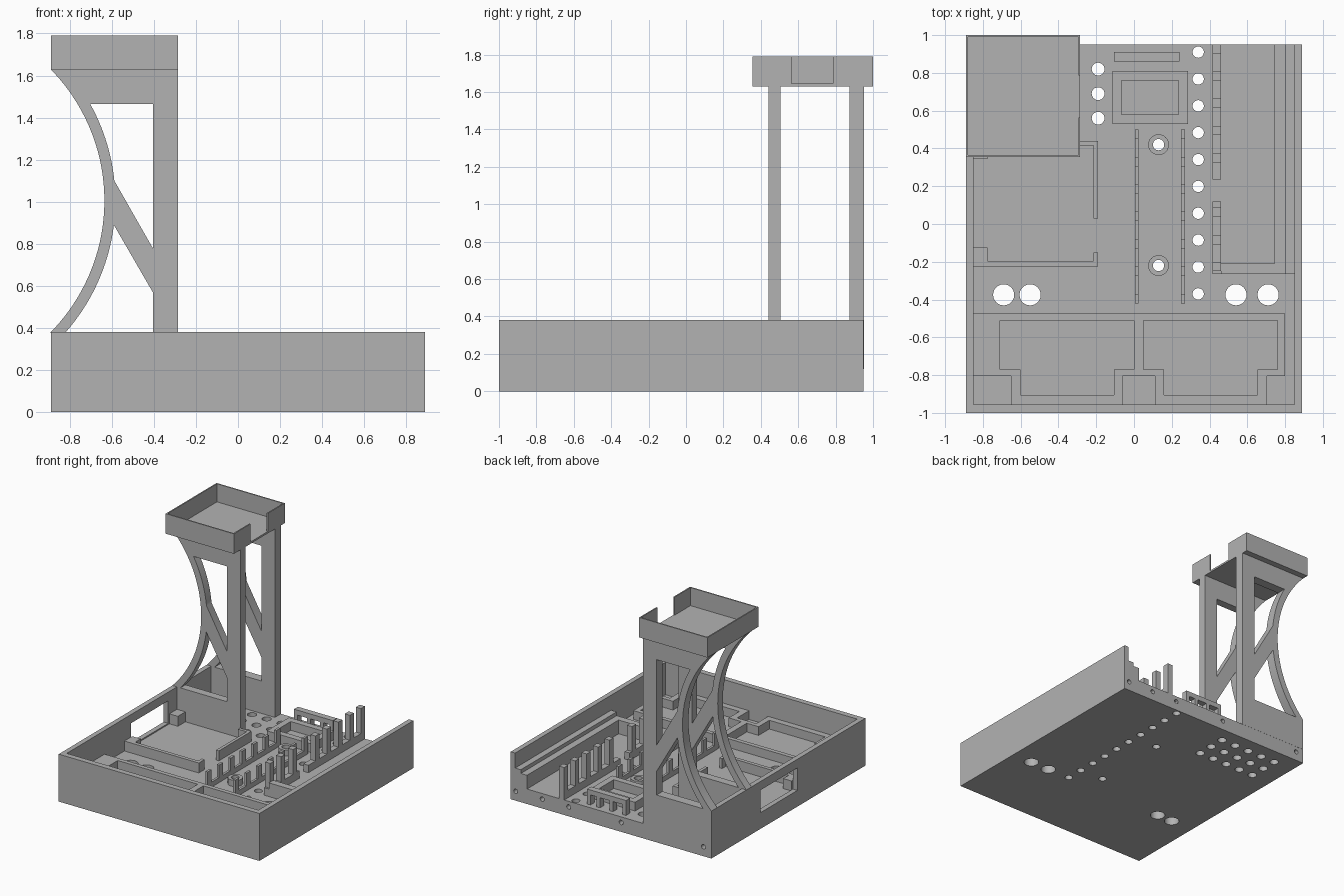
import bpy, bmesh, math
from mathutils import Matrix

if "Cube" in bpy.data.objects:
    bpy.data.objects.remove(bpy.data.objects["Cube"])

grey = bpy.data.materials.new("mid grey")
grey.diffuse_color = (0.45, 0.45, 0.45, 1)
grey.use_nodes = True
grey.node_tree.nodes["Principled BSDF"].inputs["Base Color"].default_value = grey.diffuse_color
FLOOR = 0.12


def finish(name, bm):
    bmesh.ops.recalc_face_normals(bm, faces=bm.faces)
    me = bpy.data.meshes.new(name)
    bm.to_mesh(me)
    bm.free()
    me.materials.append(grey)
    ob = bpy.data.objects.new(name, me)
    bpy.context.collection.objects.link(ob)
    return ob


def boxes(name, items):
    """Each item is x0, x1, y0, y1, z0, z1."""
    bm = bmesh.new()
    for x0, x1, y0, y1, z0, z1 in items:
        m = Matrix.Translation(((x0 + x1) / 2, (y0 + y1) / 2, (z0 + z1) / 2))
        bmesh.ops.create_cube(bm, size=1, matrix=m @ Matrix.Diagonal((x1 - x0, y1 - y0, z1 - z0, 1)))
    return finish(name, bm)


def cylinders(name, items, depth, axis="Z"):
    """Each item is x, y, z, radius."""
    bm = bmesh.new()
    rot = Matrix.Rotation(math.pi / 2, 4, "X") if axis == "Y" else Matrix()
    for x, y, z, r in items:
        bmesh.ops.create_cone(bm, cap_ends=True, segments=24, radius1=r, radius2=r, depth=depth,
                              matrix=Matrix.Translation((x, y, z)) @ rot)
    return finish(name, bm)


def prism(name, pts, lo, hi, axis):
    """Extrude a flat outline along y (points are x, z) or z (points are x, y)."""
    bm = bmesh.new()
    put = (lambda a, b, t: (a, t, b)) if axis == "Y" else (lambda a, b, t: (a, b, t))
    f = bm.faces.new([bm.verts.new(put(a, b, lo)) for a, b in pts])
    ext = bmesh.ops.extrude_face_region(bm, geom=[f])
    bmesh.ops.translate(bm, vec=put(0, 0, hi - lo), verts=[v for v in ext["geom"] if isinstance(v, bmesh.types.BMVert)])
    return finish(name, bm)


def cut(ob, cutter):
    cutter.hide_render = True
    mod = ob.modifiers.new("cut", "BOOLEAN")
    mod.operation, mod.solver, mod.object = "DIFFERENCE", "EXACT", cutter
    bpy.context.view_layer.objects.active = ob
    bpy.ops.object.modifier_apply(modifier="cut")
    bpy.data.objects.remove(cutter)


# Floor plate with vent, cable and edge screw holes
floor = boxes("floor_plate", [(-.89, .89, -1, .95, 0, FLOOR)])
holes = [(.34, .91 - i * .1422, 0, .03) for i in range(10)]
holes += [(-.19 - i * .13, y, 0, .034) for i in range(5) for y in (.82, .69, .56)]
holes += [(x, -.375, 0, .056) for x in (-.69, -.55, .54, .71)]
holes += [(.13, y, 0, .03) for y in (.42, -.22)]
cut(floor, cylinders("hole_cutter", holes, 1))
cut(floor, cylinders("edge_cutter", [(x, .95, .075, .018) for x in (.845, .61, .375, -.09, -.82)], .12, "Y"))

# Outer walls, with a port opening on the left
boxes("front_wall", [(-.89, .89, -1, -.955, FLOOR, .38)])
boxes("right_wall", [(.85, .89, -.955, .95, FLOOR, .38)])
left = boxes("left_wall", [(-.89, -.85, -.955, .95, FLOOR, .38)])
cut(left, boxes("port_cutter", [(-.95, -.8, -.14, .33, .13, .31)]))

# Twin battery-style holder along the front: outline with two stepped pockets
holder = prism("front_holder", [(-.85, -.475), (.80, -.475), (.80, -.805), (.705, -.805), (.705, -.955),
                                (.11, -.955), (.11, -.805), (-.06, -.805), (-.06, -.955), (-.65, -.955),
                                (-.65, -.805), (-.85, -.805)], FLOOR, .19, "Z")
for x in (-.71, .05):
    cut(holder, prism("pocket_cutter", [(x, -.51), (x + .71, -.51), (x + .71, -.77), (x + .605, -.77),
                                        (x + .605, -.905), (x + .11, -.905), (x + .11, -.77), (x, -.77)],
                      FLOOR - .05, .3, "Z"))

# Left board holder: bars and corner blocks
boxes("board_holder", [(-.85, -.19, -.225, -.195, FLOOR, .2), (-.85, -.775, -.195, -.125, FLOOR, .2),
                       (-.215, -.19, -.195, -.15, FLOOR, .2), (-.215, -.19, .03, .415, FLOOR, .2),
                       (-.29, -.19, .415, .44, FLOOR, .2), (-.85, -.775, .345, .44, FLOOR, .2)])

# Castellated guide rails in the middle
for i, x in enumerate((.005, .25)):
    boxes("guide_rail_%d" % (i + 1), [(x, x + .02, -.42, .5, FLOOR, .16)])
    boxes("guide_posts_%d" % (i + 1),
          [(x, x + .02, -.42 + k * .145, -.37 + k * .145, .16, .26) for k in range(7)])

# Standoff rings
rings = cylinders("standoffs", [(.13, y, .145, .055) for y in (.42, -.22)], .05)
cut(rings, cylinders("ring_cutter", [(.13, y, .145, .03) for y in (.42, -.22)], .2))

# Cable comb: low rail and tall pegs
boxes("comb_rail", [(.415, .46, .235, .95, FLOOR, .18), (.415, .46, -.265, .12, FLOOR, .18)])
boxes("comb_pegs", [(.415, .46, y, y + .05, .18, .38)
                    for y in (.9, .76, .615, .47, .325, .04, -.11, -.25)])

# Stepped bench beside the right wall
boxes("right_bench", [(.745, .80, -.21, .95, FLOOR, .23), (.80, .85, -.265, .95, FLOOR, .26),
                      (.46, .80, -.265, -.21, FLOOR, .23)])

# Square socket frame and the small bridge behind it
socket = boxes("socket_frame", [(-.115, .285, .53, .81, FLOOR, .19)])
cut(socket, boxes("socket_cutter", [(-.065, .235, .58, .76, FLOOR - .05, .3)]))
boxes("rear_bridge", [(-.105, .24, .86, .91, .2, .24)]
      + [(x, x + .03, .86, .91, FLOOR, .2) for x in (-.105, .01, .125, .21)])


# Tower side panels: curved outer edge, straight post, diagonal brace
def arc(r, z0, z1, n=20):
    zs = [z0 + (z1 - z0) * i / n for i in range(n + 1)]
    return [(-1.528 + math.sqrt(r * r - (z - 1.005) ** 2), z) for z in zs]


outline = [(-.89, .001), (-.285, .001), (-.285, 1.63)] + arc(.893, 1.63, .38, 32) + [(-.89, .375)]
upper = [(-.405, .78), (-.405, 1.465)] + arc(.945, 1.465, 1.1)
lower = [(-.405, .57), (-.405, .38)] + arc(.945, .38, .89)
for name, y0, y1 in (("tower_front_panel", .44, .505), ("tower_back_panel", .875, .951)):
    # the panels start on the floor except the rear one, which also closes the back
    pts = [(x, max(z, FLOOR)) for x, z in outline]
    panel = prism(name, pts, y0, y1, "Y")
    for hole in (upper, lower):
        cut(panel, prism("panel_cutter", hole, y0 - .1, y1 + .1, "Y"))

# Top tray with a notch in the right rim
tray = boxes("top_tray", [(-.89, -.285, .355, 1, 1.63, 1.79)])
cut(tray, boxes("tray_cutter", [(-.88, -.295, .365, .99, 1.645, 1.9)]))
cut(tray, boxes("notch_cutter", [(-.32, -.2, .565, .785, 1.645, 1.9)]))

# Smooth only the round holes and curved edges
for ob in bpy.data.objects:
    ob.select_set(True)
bpy.context.view_layer.objects.active = floor
bpy.ops.object.shade_smooth_by_angle(angle=math.radians(30))
